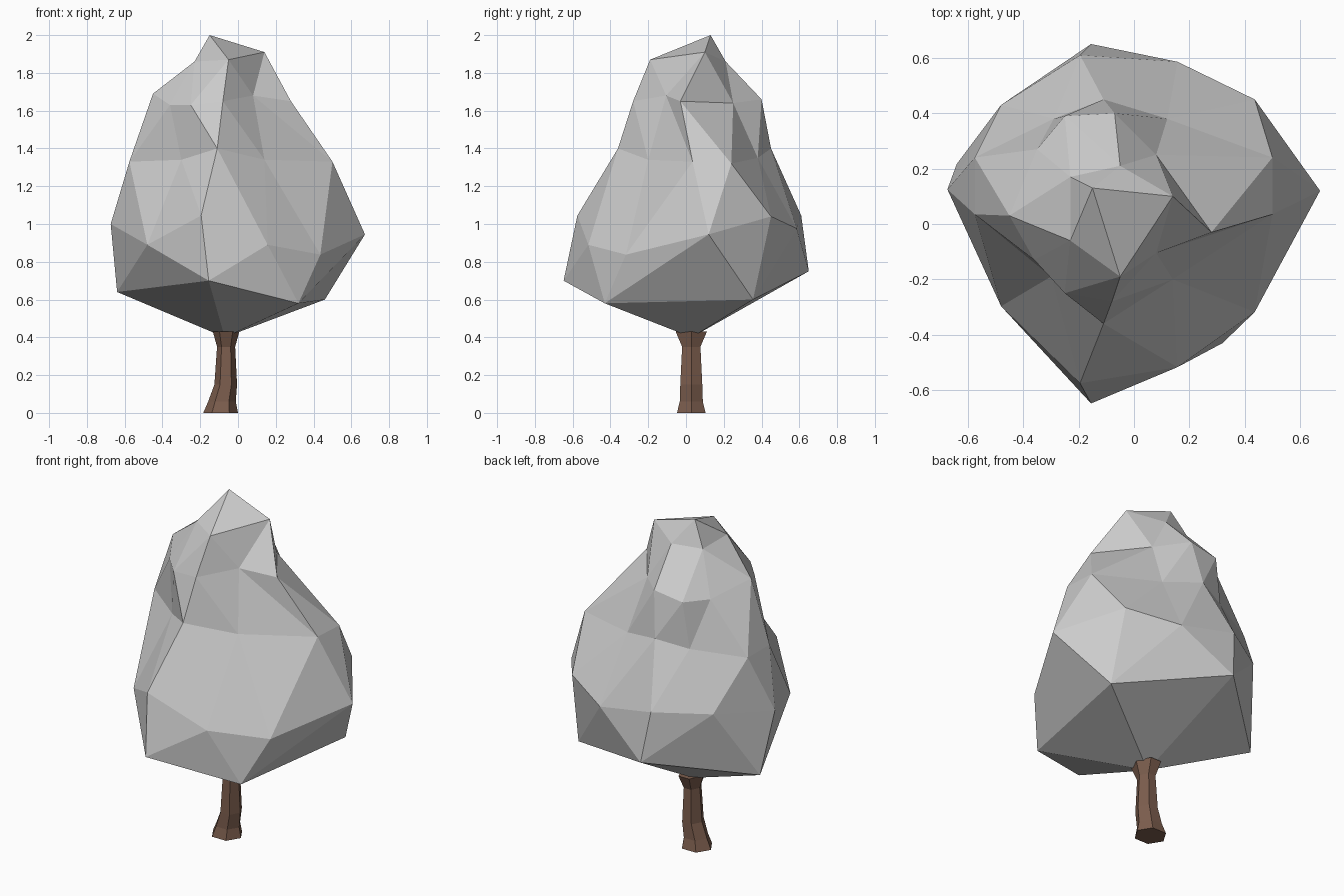
import bpy, bmesh, math

if "Cube" in bpy.data.objects:
    bpy.data.objects.remove(bpy.data.objects["Cube"])


def add_object(name, bm):
    bmesh.ops.recalc_face_normals(bm, faces=bm.faces[:])
    mesh = bpy.data.meshes.new(name)
    bm.to_mesh(mesh)
    bm.free()
    obj = bpy.data.objects.new(name, mesh)
    bpy.context.collection.objects.link(obj)
    return obj


def angle(v):
    return (math.atan2(v.co.y, v.co.x) + 0.01) % (2 * math.pi)


# Canopy: icosphere whose rings (bottom to top, counter-clockwise) are pulled into shape
rings = [
    [(-.07, .03, .40)],
    [(.46, .355, .60), (-.155, .65, .75), (-.64, .217, .64), (-.155, -.648, .70), (.32, -.43, .58)],
    [(.672, .12, .945), (.436, .45, 1.04), (.157, .586, .976), (-.195, .61, 1.045), (-.48, .43, 1.04),
     (-.674, .125, 1.0), (-.48, -.297, .89), (-.195, -.575, 1.045), (.157, -.517, .89), (.436, -.318, .838)],
    [(.50, .24, 1.32), (.12, .38, 1.35), (-.11, .45, 1.40), (-.29, .38, 1.36), (-.575, .24, 1.33),
     (-.575, .035, 1.33), (-.30, -.19, 1.34), (-.11, -.36, 1.40), (.14, -.20, 1.34), (.50, .035, 1.33)],
    [(.28, -.03, 1.65), (.08, .25, 1.64), (-.07, .40, 1.66), (-.25, .39, 1.63), (-.35, .27, 1.63),
     (-.45, .03, 1.69), (-.36, -.13, 1.63), (-.25, -.25, 1.63), (-.08, -.28, 1.65), (.08, -.105, 1.68)],
    [(.14, .10, 1.91), (-.05, .21, 1.86), (-.23, .17, 1.86), (-.23, -.06, 1.86), (-.05, -.19, 1.87)],
    [(-.15, .13, 2.0)],
]
bm = bmesh.new()
bmesh.ops.create_icosphere(bm, subdivisions=2, radius=1)
verts = sorted(bm.verts, key=lambda v: v.co.z)
start = 0
for ring in rings:
    level = sorted(verts[start:start + len(ring)], key=angle)
    start += len(ring)
    for v, co in zip(level, ring):
        v.co = co
add_object("canopy", bm)

# Trunk: six-sided rings with flared foot and top (z, centre x, radius x, radius y)
profile = [(0, -.092, .092, .078), (.06, -.085, .073, .063), (.15, -.065, .06, .06),
           (.35, -.063, .048, .05), (.43, -.063, .07, .085)]
sides = 6
bm = bmesh.new()
loops = []
for z, cx, rx, ry in profile:
    loops.append([bm.verts.new((cx + rx * math.cos(math.tau * i / sides),
                                .028 + ry * 1.12 * math.sin(math.tau * i / sides), z))
                  for i in range(sides)])
for low, high in zip(loops, loops[1:]):
    for i in range(sides):
        j = (i + 1) % sides
        bm.faces.new((low[i], low[j], high[j], high[i]))
bm.faces.new(loops[0][::-1])
bm.faces.new(loops[-1])
trunk = add_object("trunk", bm)
bark = bpy.data.materials.new("bark")
bark.diffuse_color = (.2, .11, .075, 1)
bark.use_nodes = True
bark.node_tree.nodes["Principled BSDF"].inputs["Base Color"].default_value = bark.diffuse_color
trunk.data.materials.append(bark)
